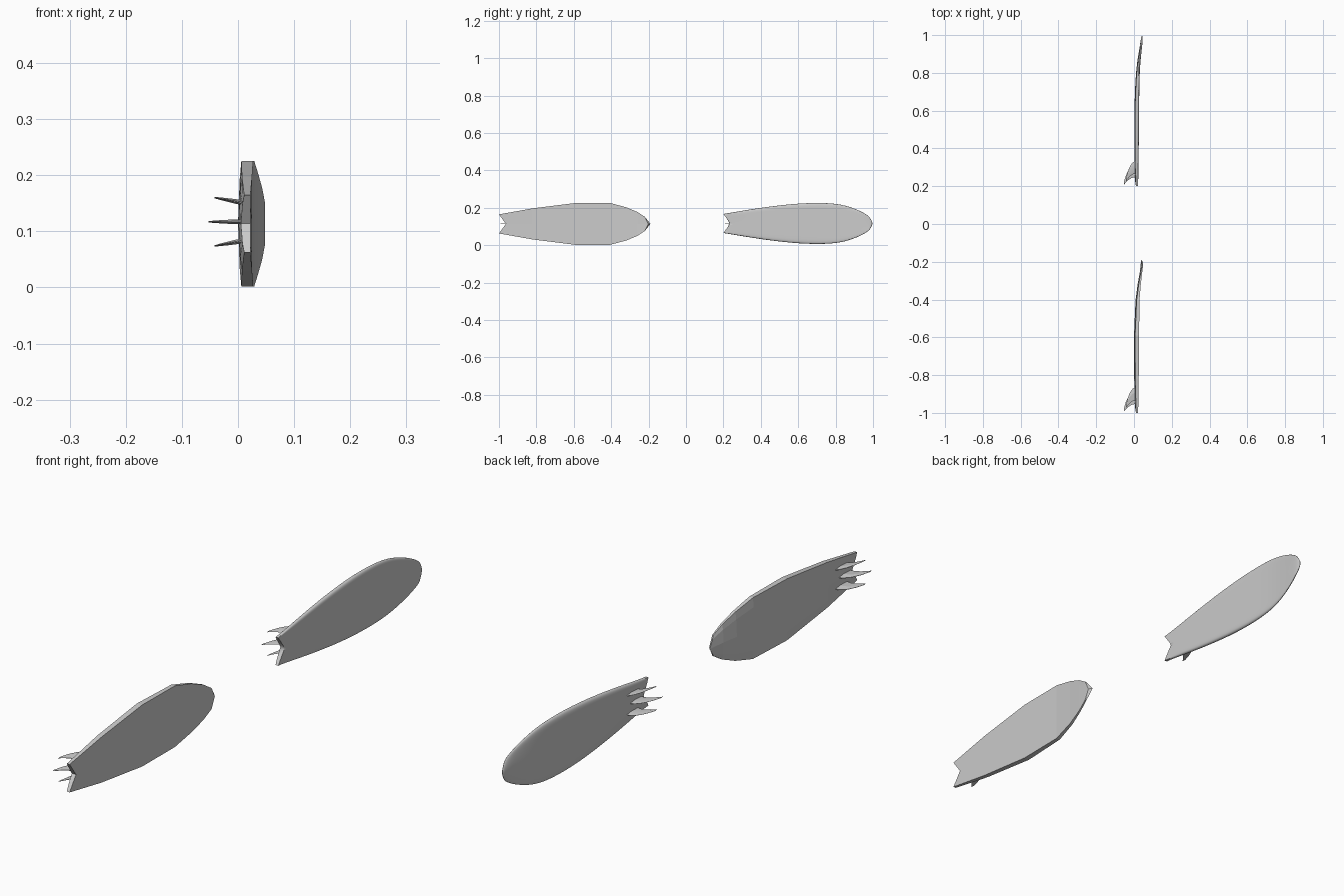
import bpy, bmesh

if "Cube" in bpy.data.objects:
    bpy.data.objects.remove(bpy.data.objects["Cube"])

# stations from tail: y, half width, bottom x, deck x, centre-line y shift at bottom and deck
STATIONS = [
    (0.00, 0.051, 0.005, 0.022, 0.037, 0.037),
    (0.18, 0.083, 0.001, 0.025, 0, 0),
    (0.41, 0.112, 0.000, 0.027, 0, 0),
    (0.595, 0.1115, 0.008, 0.029, 0, 0),
    (0.68, 0.089, 0.019, 0.036, 0, 0),
    (0.74, 0.064, 0.030, 0.043, 0, 0),
    (0.78, 0.038, 0.038, 0.048, 0.030, 0.018),
]
ACROSS = [1, 0.7, 0, -0.7, -1]

# fin levels: depth fraction, leading y, trailing y, half thickness
FIN = [
    (0.00, 0.135, 0.065, 0.0045),
    (0.30, 0.128, 0.062, 0.0040),
    (0.60, 0.107, 0.051, 0.0030),
    (0.85, 0.074, 0.036, 0.0020),
    (1.00, 0.043, 0.026, 0.0010),
]


def loft(name, rings, smooth, crease_caps):
    """Skin closed rings, cap both ends, optionally subdivide."""
    bm = bmesh.new()
    edge_layer = bm.edges.layers.float.new("crease_edge")
    vert_layer = bm.verts.layers.float.new("crease_vert")
    rows = [[bm.verts.new(p) for p in ring] for ring in rings]
    n = len(rows[0])
    h = n // 2
    for a, b in zip(rows, rows[1:]):
        for i in range(n):
            j = (i + 1) % n
            bm.faces.new((a[i], a[j], b[j], b[i]))
    for row in (rows[0], rows[-1]):
        # pair each deck point with the bottom point under it
        for i in range(h - 1):
            bm.faces.new((row[i], row[i + 1], row[n - 2 - i], row[n - 1 - i]))
    bmesh.ops.recalc_face_normals(bm, faces=bm.faces[:])
    if smooth:
        for k in crease_caps:
            row = rows[k]
            for i in range(n):
                bm.edges.get((row[i], row[(i + 1) % n]))[edge_layer] = 1
            for i in {0, h // 2, h - 1, h, h + h // 2, n - 1}:
                row[i][vert_layer] = 1
    mesh = bpy.data.meshes.new(name)
    bm.to_mesh(mesh)
    bm.free()
    obj = bpy.data.objects.new(name, mesh)
    bpy.context.collection.objects.link(obj)
    if smooth:
        sub = obj.modifiers.new("Subdivision", "SUBSURF")
        sub.levels = sub.render_levels = 3
        bpy.context.view_layer.objects.active = obj
        obj.select_set(True)
        bpy.ops.object.modifier_apply(modifier=sub.name)
        bpy.ops.object.shade_smooth_by_angle(angle=0.7)
        obj.select_set(False)
    return obj


def board(name, y0, zc, smooth):
    rings = []
    for y, hw, xb, xd, kb, kd in STATIONS:
        deck = [(xd, y0 + y + kd * (1 - abs(s)), zc + s * hw) for s in ACROSS]
        # bottom is slightly convex towards the centre line
        bottom = [(xb + 0.006 * s * s, y0 + y + kb * (1 - abs(s)), zc + s * hw)
                  for s in reversed(ACROSS)]
        rings.append(deck + bottom)
    loft(name, rings, smooth, [0])


def fin(name, y0, zc, side, smooth):
    tip = -0.042 if side else -0.053
    back = 0 if side else -0.018
    root = 0.008
    rings = []
    for d, lead, trail, t in FIN:
        x = root + (tip - root) * d
        z = zc + side * (0.034 + 0.009 * d)
        a, b = y0 + lead + back, y0 + trail + back
        m = a - 0.4 * (a - b)
        e = t * 0.25
        rings.append([(x, a, z + e), (x, m, z + t), (x, b, z + e),
                      (x, b, z - e), (x, m, z - t), (x, a, z - e)])
    loft(name, rings, smooth, [0, -1])


# low-poly board in front, smooth board behind
for style, y0, zc, smooth in (("faceted", -1.0, 0.1135, False), ("smooth", 0.2, 0.116, True)):
    board(style + "_surfboard", y0, zc, smooth)
    for label, side in (("upper", 1), ("centre", 0), ("lower", -1)):
        fin(f"{style}_{label}_fin", y0, 0.117, side, smooth)
